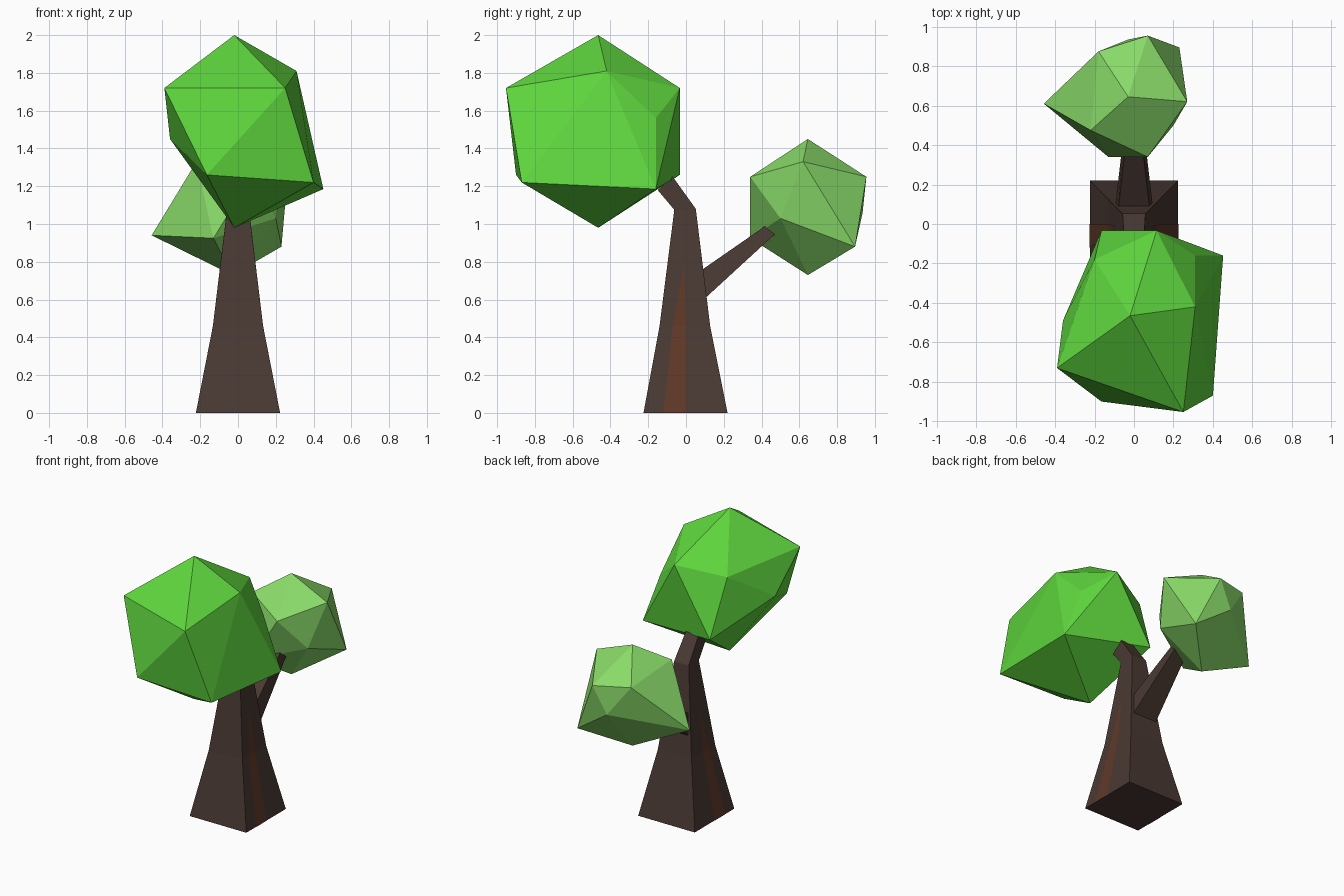
import bpy, bmesh
from mathutils import Vector

if "Cube" in bpy.data.objects:
    bpy.data.objects.remove(bpy.data.objects["Cube"])


def material(name, rgb):
    m = bpy.data.materials.new(name)
    m.diffuse_color = (*rgb, 1)
    m.use_nodes = True
    m.node_tree.nodes["Principled BSDF"].inputs["Base Color"].default_value = m.diffuse_color
    return m


def finish(bm, name, mat):
    bmesh.ops.recalc_face_normals(bm, faces=bm.faces)
    me = bpy.data.meshes.new(name)
    bm.to_mesh(me)
    bm.free()
    me.materials.append(mat)
    ob = bpy.data.objects.new(name, me)
    bpy.context.collection.objects.link(ob)
    return ob


def loft(name, sections, mat):
    """Four-sided limb; a section is two edges (half width x, y, z)."""
    bm = bmesh.new()
    rings = []
    for (wa, ya, za), (wb, yb, zb) in sections:
        pts = [(-wa, ya, za), (wa, ya, za), (wb, yb, zb), (-wb, yb, zb)]
        rings.append([bm.verts.new(p) for p in pts])
    for a, b in zip(rings, rings[1:]):
        for i in range(4):
            j = (i + 1) % 4
            bm.faces.new((a[i], a[j], b[j], b[i]))
    bm.faces.new(rings[0][::-1])
    bm.faces.new(rings[-1])
    return finish(bm, name, mat)


def crown(name, points, mat):
    """Faceted leaf clump: hull round a distorted icosahedron."""
    bm = bmesh.new()
    for p in points:
        bm.verts.new(p)
    res = bmesh.ops.convex_hull(bm, input=bm.verts[:])
    loose = [v for v in bm.verts if not v.link_faces]
    bmesh.ops.delete(bm, geom=loose, context='VERTS')
    return finish(bm, name, mat)


bark = material("bark", (0.068, 0.041, 0.033))
red_bark = material("red_bark", (0.115, 0.04, 0.021))
leaf = material("leaf", (0.114, 0.68, 0.048))
pale_leaf = material("pale_leaf", (0.25, 0.70, 0.14))

# Square trunk, bending forward at the top
loft("trunk", [
    ((0.223, -0.225, 0), (0.223, 0.22, 0)),
    ((0.133, -0.14, 0.46), (0.133, 0.128, 0.46)),
    ((0.058, -0.062, 1.075), (0.058, 0.052, 1.08)),
    ((0.05, -0.15, 1.18), (0.05, -0.07, 1.25)),
], bark)

# Side branch, rooted inside the trunk
loft("branch", [
    ((0.10, 0.05, 0.56), (0.085, 0.03, 0.72)),
    ((0.05, 0.475, 0.95), (0.04, 0.42, 0.99)),
], bark)

# Reddish bark wedge on both sides of the trunk
bm = bmesh.new()
for s in (1, -1):
    lo = [bm.verts.new((s * 0.225, y, 0)) for y in (-0.12, 0)]
    mid = [bm.verts.new((s * 0.135, y, 0.46)) for y in (-0.07, 0)]
    tip = bm.verts.new((s * 0.096, -0.01, 0.78))
    for f in ((lo[0], lo[1], mid[1], mid[0]), (mid[0], mid[1], tip)):
        face = bm.faces.new(f if s > 0 else f[::-1])
wedge = bpy.data.meshes.new("bark_wedge")
bm.to_mesh(wedge)
bm.free()
wedge.materials.append(red_bark)
bpy.context.collection.objects.link(bpy.data.objects.new("bark_wedge", wedge))

# Large front leaf clump
crown("large_leaf_clump", [
    (-0.02, -0.465, 2.0),
    (0.31, -0.42, 1.81), (0.25, -0.953, 1.72), (-0.39, -0.73, 1.72),
    (-0.20, -0.18, 1.66), (0.115, -0.033, 1.72),
    (0.31, -0.16, 1.56),
    (-0.165, -0.90, 1.26), (0.40, -0.87, 1.22), (0.452, -0.16, 1.185),
    (-0.165, -0.033, 1.26), (-0.36, -0.49, 1.45),
    (-0.02, -0.465, 0.98),
], leaf)

# Small rear leaf clump
crown("small_leaf_clump", [
    (-0.03, 0.645, 1.45),
    (0.07, 0.34, 1.25), (0.07, 0.955, 1.25), (0.27, 0.62, 1.33),
    (-0.22, 0.475, 1.33), (-0.18, 0.875, 1.27),
    (-0.13, 0.34, 0.925), (-0.03, 0.935, 1.06), (-0.457, 0.61, 0.94),
    (0.20, 0.50, 1.03), (0.23, 0.895, 0.88),
    (-0.03, 0.645, 0.73),
], pale_leaf)
